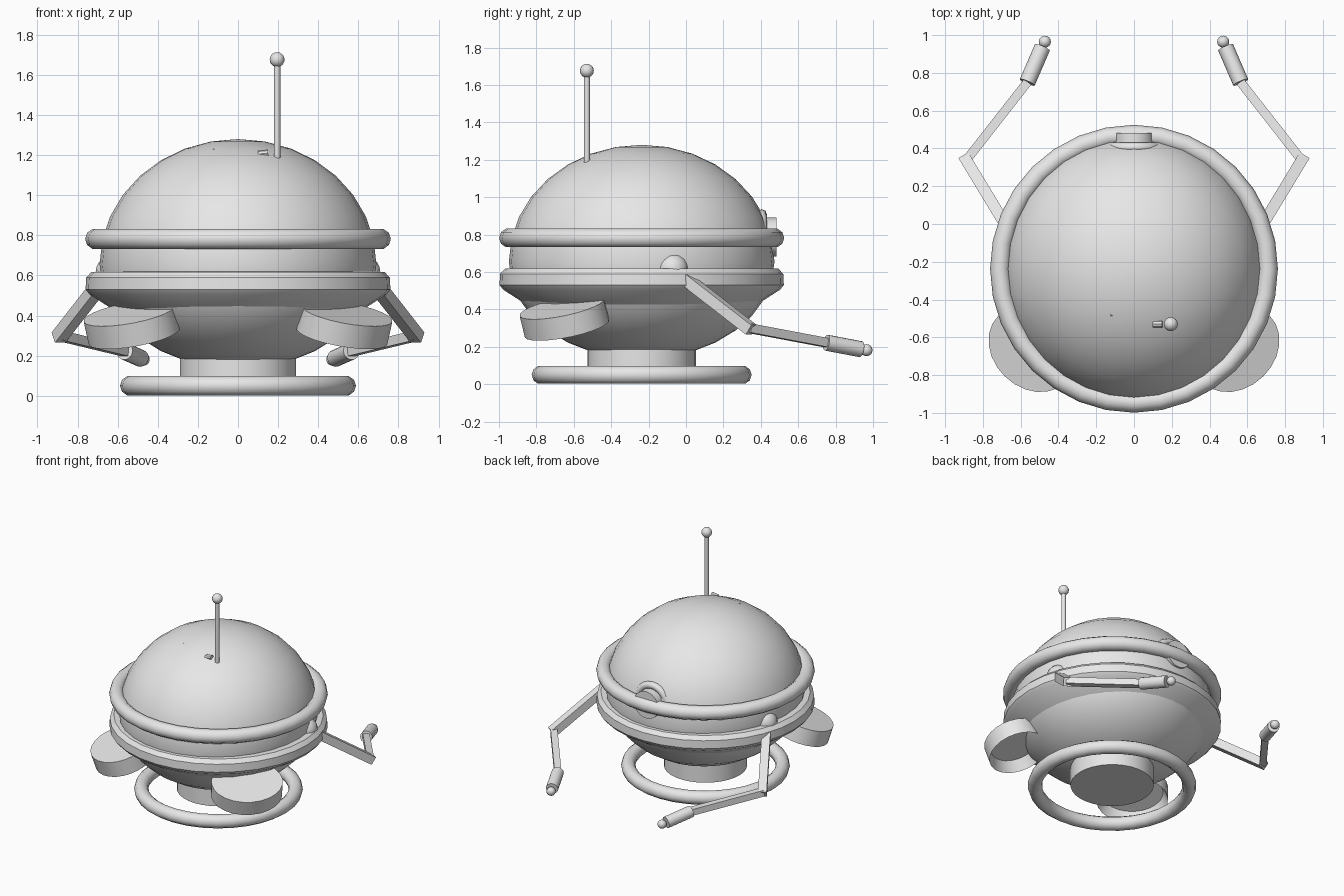
import bpy, bmesh, math
from mathutils import Vector

if "Cube" in bpy.data.objects:
    bpy.data.objects.remove(bpy.data.objects["Cube"])

grey = bpy.data.materials.new("light_grey")
grey.use_nodes = True
grey.diffuse_color = (0.8, 0.8, 0.8, 1)
grey.node_tree.nodes["Principled BSDF"].inputs["Base Color"].default_value = (0.8, 0.8, 0.8, 1)

CY = -0.237          # depth of the body axis
UP = Vector((0, 0, 1))


def finish(name, angle=35):
    ob = bpy.context.object
    ob.name = name
    ob.data.materials.append(grey)
    bpy.ops.object.transform_apply(location=False, rotation=False, scale=True)
    bpy.ops.object.shade_smooth_by_angle(angle=math.radians(angle))
    return ob


def ball(name, loc, r, seg=16, rings=10):
    bpy.ops.mesh.primitive_uv_sphere_add(segments=seg, ring_count=rings, radius=r, location=loc)
    return finish(name, 60)


def rod(name, a, b, r, sides=16):
    """Cylinder, or square bar with four sides, from a to b."""
    a, b = Vector(a), Vector(b)
    d = b - a
    bpy.ops.mesh.primitive_cylinder_add(vertices=sides, radius=r, depth=d.length, location=(a + b) / 2)
    ob = bpy.context.object
    ob.rotation_euler = d.to_track_quat('Z', 'Y').to_euler()
    if sides == 4:   # turn the flat sides to face up and sideways
        for v in ob.data.vertices:
            x, y, z = v.co
            v.co = ((x - y) * 0.7071, (x + y) * 0.7071, z)
    return finish(name)


def torus(name, loc, major, minor, rot=(0, 0, 0), seg=32, sides=10):
    bpy.ops.mesh.primitive_torus_add(location=loc, rotation=rot, major_radius=major, minor_radius=minor,
                                     major_segments=seg, minor_segments=sides)
    return finish(name, 50)


def lathe(name, profile, loc, seg=32):
    """Closed profile of (radius, height) points turned about z."""
    bm = bmesh.new()
    loops = []
    for i in range(seg):
        t = 2 * math.pi * i / seg
        loops.append([bm.verts.new((r * math.cos(t), r * math.sin(t), z)) for r, z in profile])
    n = len(profile)
    for i in range(seg):
        a, b = loops[i], loops[(i + 1) % seg]
        for j in range(n):
            k = (j + 1) % n
            bm.faces.new((a[j], b[j], b[k], a[k]))
    bmesh.ops.recalc_face_normals(bm, faces=bm.faces)
    me = bpy.data.meshes.new(name)
    bm.to_mesh(me)
    bm.free()
    ob = bpy.data.objects.new(name, me)
    ob.location = loc
    bpy.context.collection.objects.link(ob)
    bpy.ops.object.select_all(action='DESELECT')
    ob.select_set(True)
    bpy.context.view_layer.objects.active = ob
    return finish(name)


# Body: tall dome above, shallower bowl below
body = ball("body", (0, CY, 0.655), 1, 32, 16)
for v in body.data.vertices:
    v.co = (v.co.x * 0.69, v.co.y * 0.71, v.co.z * (0.625 if v.co.z > 0 else 0.52))

# Rings around the body
torus("upper_ring", (0, CY, 0.782), 0.71, 0.052)
lathe("lower_ring", [(0.64, 0.62), (0.73, 0.618), (0.757, 0.59), (0.76, 0.53), (0.74, 0.505), (0.6, 0.415)],
      (0, CY, 0))

# Pedestal and ground ring
rod("pedestal", (0, CY, 0.05), (0, CY, 0.3), 0.29, 32)
torus("base_ring", (0, CY, 0.05), 0.538, 0.05)

# Antenna and small studs on the dome
rod("antenna", (0.195, -0.53, 1.13), (0.195, -0.53, 1.66), 0.016, 12)
ball("antenna_tip", (0.195, -0.53, 1.676), 0.037)
rod("dome_stud", (0.1, -0.53, 1.205), (0.15, -0.53, 1.21), 0.018, 8)
rod("dome_chip", (-0.125, -0.48, 1.225), (-0.09, -0.48, 1.225), 0.008, 8)

# Rear port
back = (math.radians(90), 0, 0)
torus("port_collar", (0, 0.405, 0.787), 0.122, 0.027, back, 24, 8)
rod("port_plug", (0, 0.36, 0.787), (0, 0.483, 0.787), 0.103, 24)

for side, s in (("left", 1), ("right", -1)):
    # Shoulder and jointed arm
    ball(side + "_shoulder", (s * 0.625, -0.072, 0.615), 0.085)
    elbow = (s * 0.89, 0.335, 0.3)
    wrist = (s * 0.565, 0.75, 0.222)
    hand = (s * 0.485, 0.935, 0.187)
    rod(side + "_upper_arm", (s * 0.665, -0.03, 0.585), (s * 0.895, 0.35, 0.29), 0.043, 4)
    rod(side + "_forearm", elbow, wrist, 0.034, 4)
    rod(side + "_wrist", wrist, hand, 0.043, 16)
    ball(side + "_fingertip", (s * 0.472, 0.965, 0.182), 0.032)

    # Hollow oval foot pod, tilted outward and down
    bpy.ops.mesh.primitive_cylinder_add(vertices=24, radius=1, depth=0.12, location=(s * 0.53, -0.65, 0.355))
    pod = bpy.context.object
    normal = Vector((s * 0.22, -0.24, 1)).normalized()
    pod.rotation_mode = 'QUATERNION'
    turn = Vector((s * 0.7, -0.71, 0)).to_track_quat('X', 'Z')
    pod.rotation_quaternion = UP.rotation_difference(normal) @ turn
    pod.scale = (0.212, 0.25, 1)
    finish(side + "_foot_pod")
    bm = bmesh.new()
    bm.from_mesh(pod.data)
    under = [f for f in bm.faces if f.normal.z < -0.9]
    bmesh.ops.inset_region(bm, faces=under, thickness=0.035)
    bmesh.ops.translate(bm, verts=under[0].verts, vec=(0, 0, 0.08))
    bm.to_mesh(pod.data)
    bm.free()
    bpy.ops.object.shade_smooth_by_angle(angle=math.radians(35))
